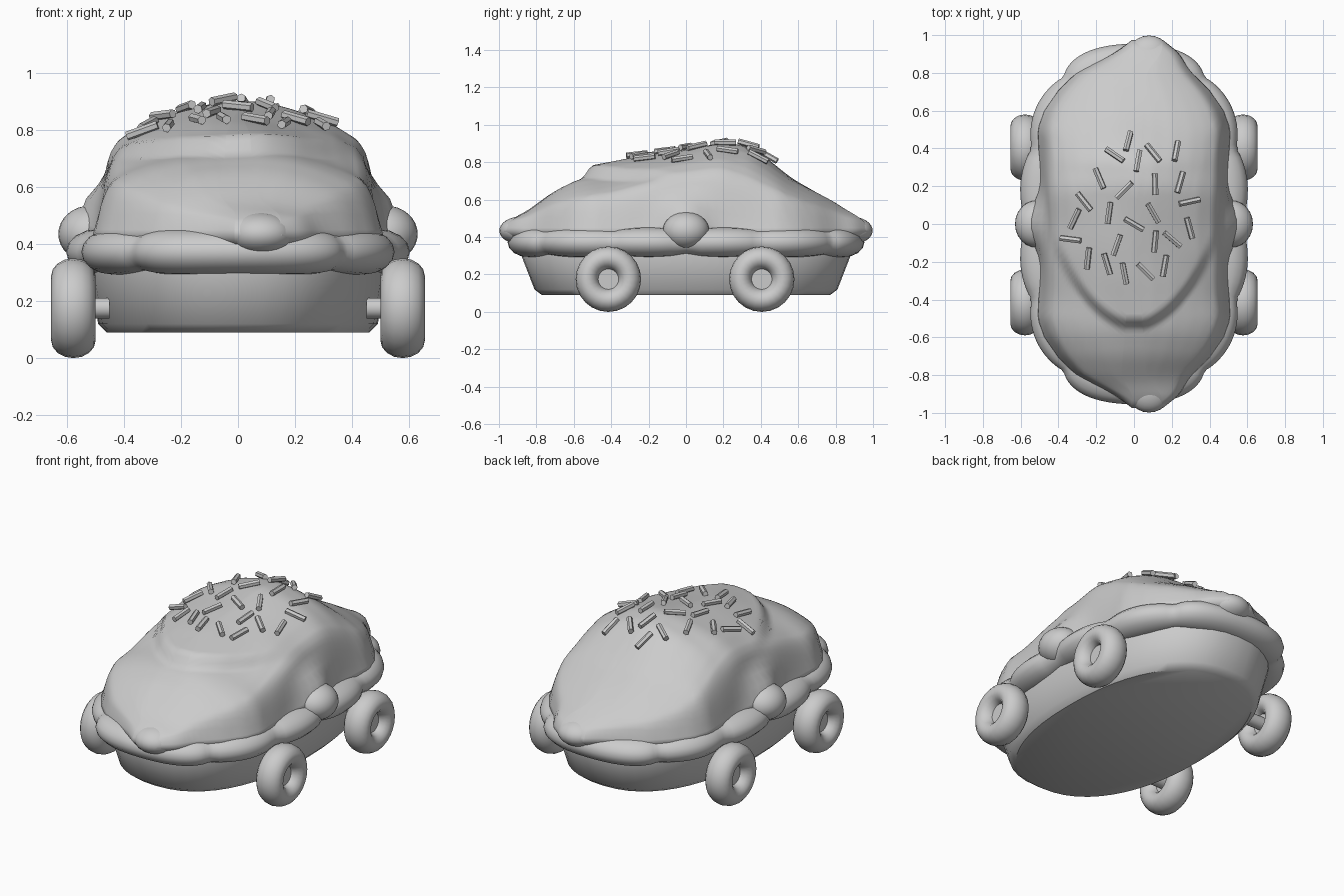
import bpy, bmesh, math, random
from math import sin, cos, pi, exp
from mathutils import Vector, Matrix

random.seed(4)
if "Cube" in bpy.data.objects:
    bpy.data.objects.remove(bpy.data.objects["Cube"])

GREY = (0.6, 0.6, 0.6, 1)
mat = bpy.data.materials.new("plain grey")
mat.use_nodes = True
mat.diffuse_color = GREY
mat.node_tree.nodes["Principled BSDF"].inputs["Base Color"].default_value = GREY


def finish(name, bm, angle=40):
    bmesh.ops.recalc_face_normals(bm, faces=bm.faces)
    mesh = bpy.data.meshes.new(name)
    bm.to_mesh(mesh)
    bm.free()
    obj = bpy.data.objects.new(name, mesh)
    bpy.context.collection.objects.link(obj)
    mesh.materials.append(mat)
    bpy.ops.object.select_all(action='DESELECT')
    obj.select_set(True)
    bpy.context.view_layer.objects.active = obj
    bpy.ops.object.shade_smooth_by_angle(angle=math.radians(angle))


def loft(bm, rings, closed=False):
    rows = [[bm.verts.new(p) for p in ring] for ring in rings]
    pairs = list(zip(rows, rows[1:])) + ([(rows[-1], rows[0])] if closed else [])
    for a, b in pairs:
        n = len(a)
        for i in range(n):
            bm.faces.new((a[i], a[(i + 1) % n], b[(i + 1) % n], b[i]))
    if not closed:
        bm.faces.new(rows[0])
        bm.faces.new(rows[-1])


def interp(points, v):
    for (a, p), (b, q) in zip(points, points[1:]):
        if v <= b:
            return p + (q - p) * max(0, (v - a) / (b - a))
    return points[-1][1]


def smooth(t):
    t = min(1, max(0, t))
    return t * t * (3 - 2 * t)


def oval(a, half_x, half_y, n):
    c, s = cos(a), sin(a)
    return (math.copysign(abs(c) ** (2 / n), c) * half_x,
            math.copysign(abs(s) ** (2 / n), s) * half_y)


# Tub-shaped body
bm = bmesh.new()
loft(bm, [[(*oval(2 * pi * i / 48, hx, hy, 2.3), z) for i in range(48)]
          for hx, hy, z in ((.46, .77, .09), (.49, .81, .12), (.52, .88, .3), (.51, .87, .4))])
finish("body_tub", bm)

# Lower icing roll: tube swept round an oval, pinched between its lobes
PINCHES = [(0, 0), (.38, 1), (.73, 2), (.84, 2.65)]
bm = bmesh.new()
rings = []
for i in range(144):
    x, y = oval(2 * pi * i / 144, .49, .84, 2.6)
    out = Vector((x / .49 ** 2, y / .84 ** 2, 0)).normalized()
    lobe = abs(sin(pi * interp(PINCHES, abs(y)))) ** .7
    r = .075 + .042 * lobe
    rings.append([Vector((x, y, .372)) + out * r * cos(t)
                  + Vector((0, 0, (.064 + .017 * lobe) * sin(t)))
                  for t in (2 * pi * k / 16 for k in range(16))])
loft(bm, rings, closed=True)
finish("lower_icing_roll", bm, 60)

# Upper icing: domed shell with a stepped cabin
WIDTH = [(0, .48), (.2, .49), (.5, .505), (.6, .47), (.7, .4), (.8, .3), (.9, .17), (.97, .08)]
TOP = [(-1, .45), (-.94, .5), (-.85, .54), (-.7, .65), (-.57, .71), (-.45, .735), (-.3, .765),
       (0, .81), (.2, .845), (.35, .825), (.45, .775), (.6, .685), (.7, .63), (.8, .575),
       (.87, .53), (.94, .5), (1, .45)]
CABIN = [(0, 1), (.2, .98), (.4, .93), (.7, .84), (.86, .76), (.93, .66), (.97, .4), (1, 0)]
FENDER = [(0, 1), (.2, .98), (.4, .93), (.6, .83), (.75, .73), (.87, .62), (.93, .45), (1, 0)]


def width(y):
    return interp(WIDTH, abs(y))


def section(points, u):
    spread = min(.02, 1 - u)
    return sum(interp(points, u + d) for d in (-spread, 0, spread)) / 3


def height(x, y):
    u = min(1, abs(x) / width(y))
    crown = sum(interp(TOP, y + d) for d in (-.03, 0, .03)) / 3
    step = smooth((y + .57 - 2.2 * x * x) / (.07 + .4 * x * x)) * (1 - .85 * smooth((y - .3) / .3))
    mix = 1 - smooth((abs(y) - .12) / .32)
    side = mix * section(CABIN, u) + (1 - mix) * section(FENDER, u)
    ripple = .008 * sin(9 * y + 5 * x) * sin(8 * x) * (1 - u)
    return .45 + (crown - .45 + .06 * step * (1 - u ** 4)) * side + ripple


def icing_point(r, a):
    rim_y = .97 * sin(a)
    x = r * math.copysign(width(rim_y), cos(a))
    y = rim_y * r
    z = height(x, y) if r < 1 else .45
    drip = exp(-(y / .13) ** 2) * smooth((.68 - z) / .22) * smooth((r - .8) / .1)
    x += math.copysign(.08 * drip, x) + .07 * smooth((abs(y) - .78) / .15)
    return (x, y, z + .04 * drip)


bm = bmesh.new()
RADII = [.02 + .98 * (k / 40) ** .7 for k in range(41)]
ANGLES = [2 * pi * (i + .5) / 128 for i in range(128)]
rings = [[icing_point(r, a) for a in ANGLES] for r in RADII]
rings.append([(x * 1.01, y * 1.005, z - .02) for x, y, z in rings[-1]])
rings.append([(x * .97, y * .97, z - .03) for x, y, z in rings[-1]])
rings.append([(x * .8, y * .8, z - .03) for x, y, z in rings[-1]])
loft(bm, rings)
finish("upper_icing", bm, 60)


def blob(name, centre, radii):
    bm = bmesh.new()
    bmesh.ops.create_uvsphere(bm, u_segments=24, v_segments=16, radius=1)
    bmesh.ops.transform(bm, matrix=Matrix.LocRotScale(Vector(centre), None, Vector(radii)), verts=bm.verts)
    finish(name, bm, 60)


# Icing drips at the middle of each side and at both ends
blob("side_drip_left", (.515, 0, .435), (.115, .125, .1))
blob("side_drip_right", (-.515, 0, .435), (.115, .125, .1))
blob("tip_drip_back", (.08, .88, .435), (.12, .118, .075))
blob("tip_drip_front", (.08, -.88, .435), (.12, .118, .075))

# Ring wheels, hubs and axle stubs
for s, side in ((1, "left"), (-1, "right")):
    for y, end in ((.405, "back"), (-.415, "front")):
        bm = bmesh.new()
        loft(bm, [[(s * .577 + .078 * sin(t),
                    y + (.113 + .062 * cos(t)) * cos(a),
                    .175 + (.113 + .062 * cos(t)) * sin(a))
                   for t in (2 * pi * k / 16 for k in range(16))]
                  for a in (2 * pi * i / 24 for i in range(24))], closed=True)
        finish(f"wheel_{side}_{end}", bm, 60)
        for part, r, x0, x1 in (("axle", .036, .45, .56), ("hub", .06, .55, .6)):
            bm = bmesh.new()
            loft(bm, [[(s * x, y + r * cos(a), .175 + r * sin(a))
                       for a in (2 * pi * i / 20 for i in range(20))] for x in (x0, x1)])
            finish(f"{part}_{side}_{end}", bm)

# Sprinkles: x and y in hundredths, heading in degrees
SPRINKLES = [(-3, 43, 80), (-10, 36, -40), (2, 33, 80), (10, 37, -60), (22, 38, 75),
             (-18, 24, -65), (-5, 18, 45), (11, 21, 90), (24, 22, 70), (29, 12, 10),
             (-26, 12, -50), (-31, 3, 60), (-13, 6, 80), (0, 0, -30), (10, 6, -60),
             (29, -2, -70), (-33, -8, -5), (20, -8, -40), (11, -9, 85), (-9, -11, 70),
             (-24, -18, 80), (-14, -21, -75), (-5, -26, -80), (6, -25, -45), (16, -22, 80)]
bm = bmesh.new()
for px, py, heading in SPRINKLES:
    x, y, d = px / 100, py / 100, .03
    normal = Vector((height(x - d, y) - height(x + d, y),
                     height(x, y - d) - height(x, y + d), 2 * d)).normalized()
    a = math.radians(heading)
    along = Vector((cos(a), sin(a), random.uniform(-.15, .15)))
    along = (along - normal * along.dot(normal) * .8).normalized()
    across = normal.cross(along).normalized()
    up = along.cross(across)
    rot = Matrix((across, up, along)).transposed().to_4x4()
    centre = Vector((x, y, height(x, y))) + normal * .014
    bmesh.ops.create_cone(bm, cap_ends=True, segments=6, radius1=.016, radius2=.016,
                          depth=.115, matrix=Matrix.Translation(centre) @ rot)
finish("sprinkles", bm, 30)
